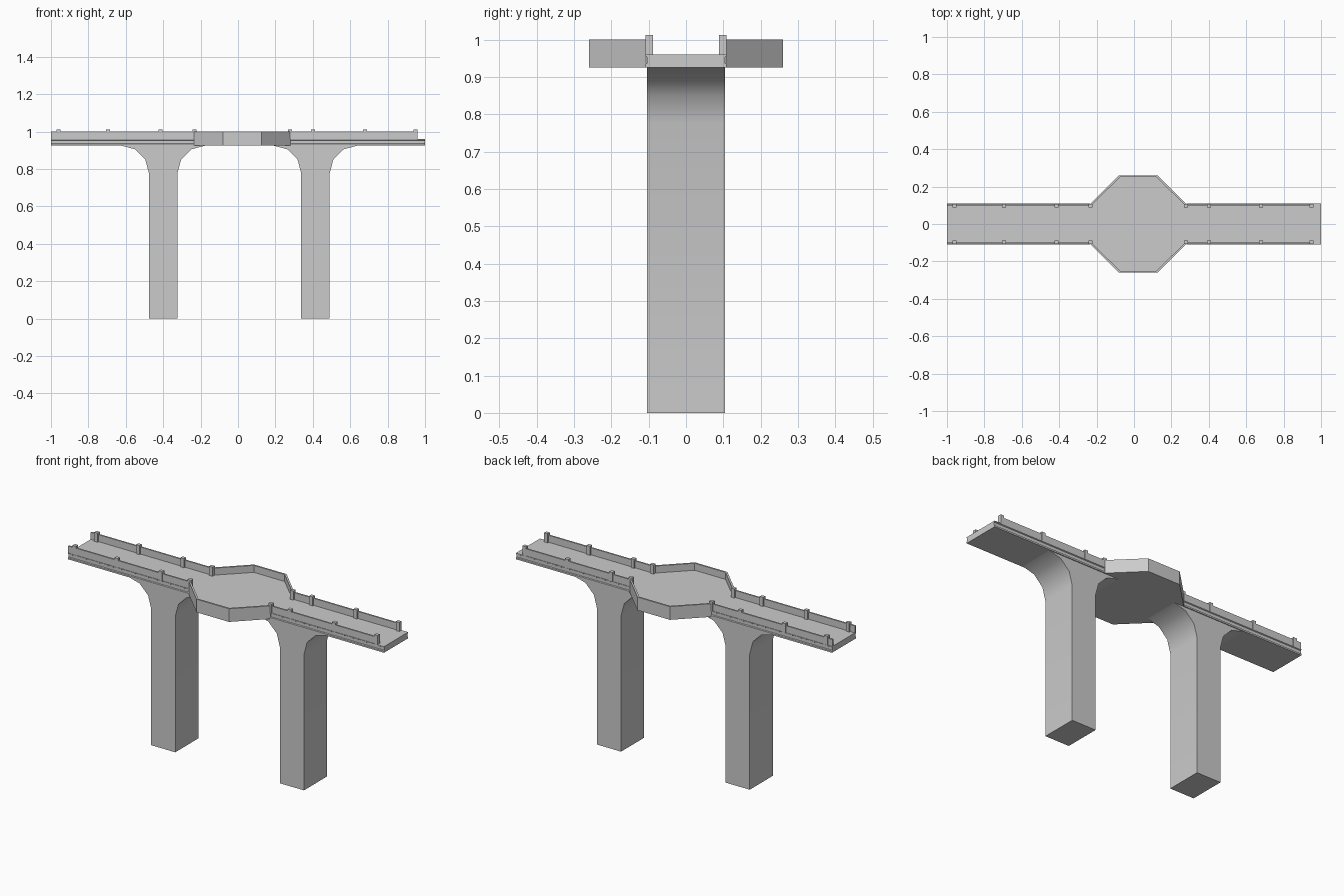
import bpy, bmesh, math

if "Cube" in bpy.data.objects:
    bpy.data.objects.remove(bpy.data.objects["Cube"])


def prism(name, pts, to3d, depth):
    """Extrude a closed 2D outline along the depth vector."""
    bm = bmesh.new()
    face = bm.faces.new([bm.verts.new(to3d(a, b)) for a, b in pts])
    ext = bmesh.ops.extrude_face_region(bm, geom=[face])
    verts = [g for g in ext["geom"] if isinstance(g, bmesh.types.BMVert)]
    bmesh.ops.translate(bm, verts=verts, vec=depth)
    bmesh.ops.recalc_face_normals(bm, faces=bm.faces)
    me = bpy.data.meshes.new(name)
    bm.to_mesh(me)
    bm.free()
    ob = bpy.data.objects.new(name, me)
    bpy.context.collection.objects.link(ob)
    return ob


def box(name, x0, x1, y0, y1, z0, z1):
    pts = [(x0, y0), (x1, y0), (x1, y1), (x0, y1)]
    return prism(name, pts, lambda x, y: (x, y, z0), (0, 0, z1 - z0))


BOTTOM, FLOOR, RAIL, POST = 0.925, 0.96, 1.0, 1.012
L, R = -0.235, 0.28          # platform ends along the deck

# Walkway decks with a groove along each side
half = [(0.109, BOTTOM), (0.109, 0.934), (0.104, 0.937),
        (0.104, 0.953), (0.109, 0.956), (0.109, FLOOR)]
section = half + [(-y, z) for y, z in reversed(half)]
for side, x0, x1 in (("left", -1, L), ("right", R, 1)):
    prism(side + "_deck", section, lambda y, z: (x0, y, z), (x1 - x0, 0, 0))

# Octagonal platform floor
edge = [(L, 0.107), (-0.08, 0.26), (0.125, 0.26), (R, 0.107)]
octagon = edge + [(x, -y) for x, y in reversed(edge)]
prism("platform_floor", octagon, lambda x, y: (x, y, BOTTOM),
      (0, 0, FLOOR - BOTTOM))

inner = [(L, 0.093), (-0.075, 0.25), (0.12, 0.25), (R, 0.093)]
for s, tag in ((-1, "front"), (1, "back")):
    # Parapet around the platform
    ring = [(x, s * y) for x, y in edge + inner[::-1]]
    prism(tag + "_platform_parapet", ring, lambda x, y: (x, y, FLOOR),
          (0, 0, RAIL - FLOOR))
    # Straight parapets along the decks
    for side, x0, x1 in (("left", -1, L), ("right", R, 0.955)):
        box(f"{tag}_{side}_parapet", x0, x1, *sorted((s * 0.097, s * 0.106)),
            FLOOR, RAIL)
    # Parapet posts
    for i, x in enumerate((-0.96, -0.695, -0.415, -0.233,
                           0.278, 0.40, 0.68, 0.948)):
        box(f"{tag}_post_{i}", x - 0.011, x + 0.011,
            *sorted((s * 0.088, s * 0.108)), FLOOR, POST)

# Piers flaring out into the deck
for name, cx in (("left_pier", -0.40), ("right_pier", 0.414)):
    w, rad, z0 = 0.076, 0.148, 0.777
    arc = [(w + rad - rad * math.cos(math.radians(a)),
            z0 + rad * math.sin(math.radians(a))) for a in (0, 30, 60, 90)]
    prof = [(w, 0)] + arc
    prof += [(-x, z) for x, z in reversed(prof)]
    pier = prism(name, prof, lambda x, z: (cx + x, -0.104, z), (0, 0.208, 0))
    bpy.ops.object.select_all(action="DESELECT")
    pier.select_set(True)
    bpy.context.view_layer.objects.active = pier
    bpy.ops.object.shade_smooth_by_angle(angle=math.radians(35))
